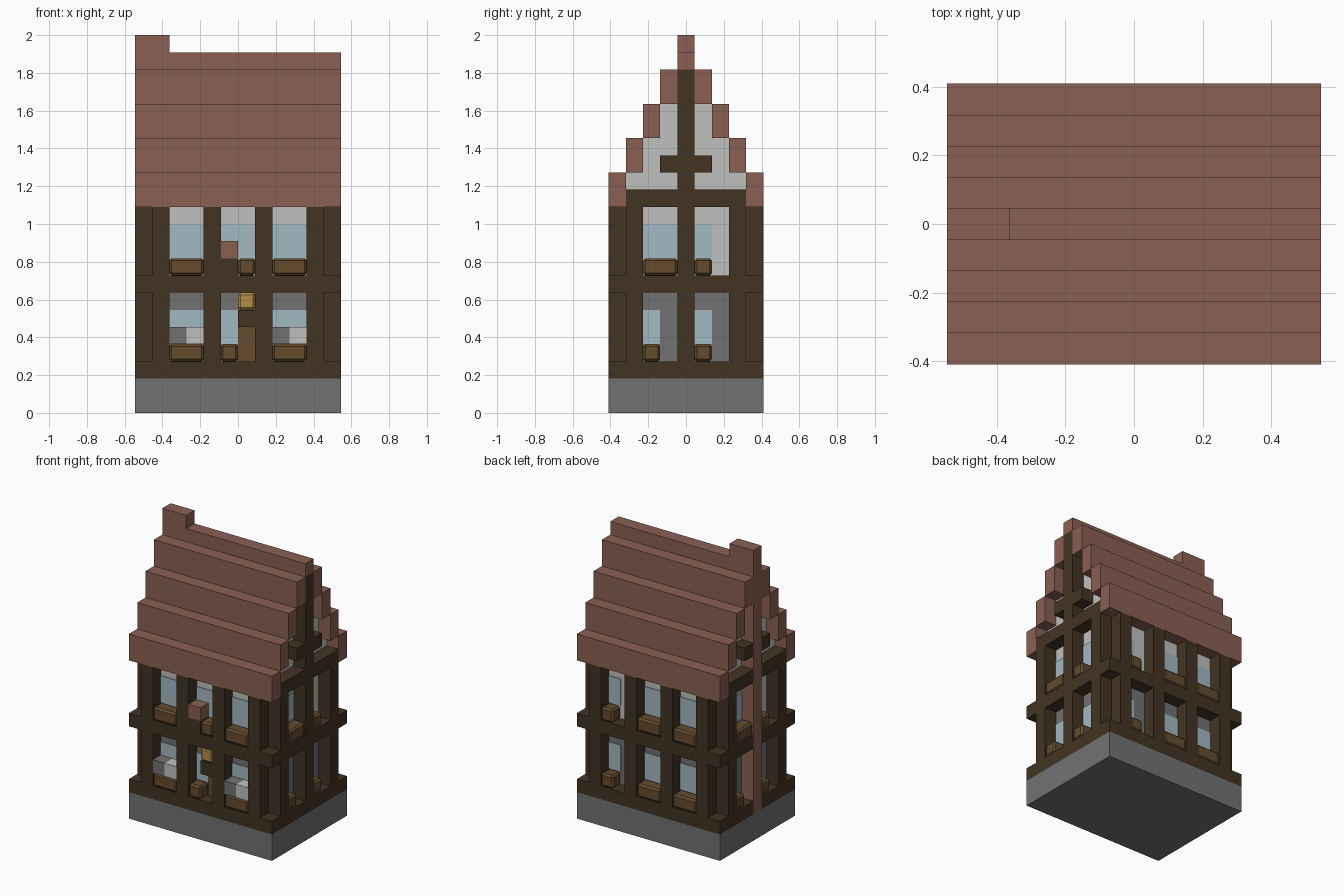
import bpy, bmesh

U = 2 / 22            # one building block
W, D = 12, 9          # plan size in blocks

cube = bpy.data.objects.get("Cube")
if cube:
    bpy.data.objects.remove(cube, do_unlink=True)


def material(name, rgb):
    col = [((c / 255 + 0.055) / 1.055) ** 2.4 for c in rgb] + [1]
    m = bpy.data.materials.new(name)
    m.use_nodes = True
    m.diffuse_color = col
    bsdf = m.node_tree.nodes["Principled BSDF"]
    bsdf.inputs["Base Color"].default_value = col
    bsdf.inputs["Roughness"].default_value = 0.9
    return m


STONE = material("grey stone", (114, 114, 114))
PLASTER = material("pale plaster", (192, 192, 190))
TIMBER = material("dark timber", (66, 52, 35))
WOOD = material("brown wood", (101, 76, 45))
BRICK = material("red brick", (138, 96, 83))
GLASS = material("pale blue glass", (162, 184, 194))
GOLD = material("lantern gold", (178, 140, 70))


def part(name, mat, boxes, bevel=0):
    """One object from boxes given as x0, x1, y0, y1, z0, z1 in blocks."""
    bm = bmesh.new()
    for x0, x1, y0, y1, z0, z1 in boxes:
        vs = bmesh.ops.create_cube(bm, size=1)["verts"]
        for v in vs:
            v.co.x = ((x0 + x1) / 2 + v.co.x * (x1 - x0) - W / 2) * U
            v.co.y = ((y0 + y1) / 2 + v.co.y * (y1 - y0) - D / 2) * U
            v.co.z = ((z0 + z1) / 2 + v.co.z * (z1 - z0)) * U
    me = bpy.data.meshes.new(name)
    bm.to_mesh(me)
    bm.free()
    me.materials.append(mat)
    ob = bpy.data.objects.new(name, me)
    bpy.context.collection.objects.link(ob)
    if bevel:
        mod = ob.modifiers.new("soft edges", "BEVEL")
        mod.width = bevel
        mod.segments = 1
    return ob


def on_side(side, a0, a1, d0, d1, z0, z1):
    """Box placed along a facade (a) and inward from its outer plane (d)."""
    if side == "front":
        return (a0, a1, d0, d1, z0, z1)
    if side == "back":
        return (W - a1, W - a0, D - d1, D - d0, z0, z1)
    if side == "right":
        return (W - d1, W - d0, a0, a1, z0, z1)
    return (d0, d1, D - a1, D - a0, z0, z1)


# Foundation and the two wall storeys
part("foundation", STONE, [(0, W, 0, D, 0, 2)])
part("ground_floor_wall", STONE, [(1, W - 1, 1, D - 1, 2, 7.5)])
part("upper_floor_wall", PLASTER, [(1, W - 1, 1, D - 1, 7.5, 13)])

# Timber frame: ledges around each floor, split on the left for the flue
ledges = []
for z in (2, 7):
    ledges += [(0, W, 0, 1, z, z + 1), (0, W, D - 1, D, z, z + 1),
               (W - 1, W, 1, D - 1, z, z + 1),
               (0, 1, 1, 4, z, z + 1), (0, 1, 5, D - 1, z, z + 1)]
part("floor_ledges", TIMBER, ledges)

posts = []
for z0, z1 in ((3, 7), (8, 12)):
    for side in ("front", "back"):
        posts += [on_side(side, a, a + 1, 0, 1, z0, z1) for a in (1, 4, 7, 10)]
    for side in ("right", "left"):
        posts += [on_side(side, a, a + 1, 0, 1, z0, z1) for a in (1, 7)]
    posts.append(on_side("right", 4, 5, 0, 1, z0, z1))
part("wall_posts", TIMBER, posts)

# Windows: (start, end) along each facade for lower and upper floors
windows = {
    "front": ([(2, 4), (5, 6), (8, 10)], [(2, 4), (5, 7), (8, 10)]),
    "back": ([(2, 3), (5, 7), (8, 10)], [(2, 3), (5, 7), (8, 10)]),
    "right": ([(2, 3), (5, 6)], [(2, 4), (5, 6)]),
    "left": ([(2, 3), (5, 6)], [(2, 4), (5, 6)]),
}
for side, floors in windows.items():
    panes, sills = [], []
    for z, spans in zip((3, 8), floors):
        for a0, a1 in spans:
            panes.append(on_side(side, a0, a1, 0.94, 1.02, z + 1, z + 3))
            # The upper middle box on the front leaves room for the sign
            s0 = 6 if (side, z, a0) == ("front", 8, 5) else a0
            sills.append(on_side(side, s0, a1, 0, 1, z, z + 1))
    part(side + "_window_glass", GLASS, panes)
    part(side + "_window_boxes", WOOD, sills, bevel=0.012)

# Flowers in the lower front window boxes
part("grey_flowers", STONE, [(a, a + 1, 0, 1, 4, 5) for a in (2, 8)])
part("white_flowers", PLASTER, [(a + 1, a + 2, 0, 1, 4, 5) for a in (2, 8)])

# Door, its lintel, the lantern and the sign block
part("front_door", WOOD, [(6, 7, 0.92, 1.02, 3, 5)])
part("door_lintel", TIMBER, [(6, 7, 0, 1, 5, 6)])
part("door_lantern", GOLD, [(6, 7, 0, 1, 6, 7)], bevel=0.012)
part("sign_bracket", TIMBER, [(5, 6, 0, 1, 8, 9)])
part("sign_block", BRICK, [(5, 6, 0, 1, 9, 10)])

# Stepped roof, mirrored about the ridge, with plaster gables inside
steps, infill = [], []
for i in range(4):
    z = 12 + 2 * i
    steps += [(0, W, i, i + 1, z, z + 2), (0, W, D - 1 - i, D - i, z, z + 2)]
    infill.append((1, W - 1, i + 1, D - 1 - i, max(z, 13), z + 2))
part("stepped_roof", BRICK, steps)
part("roof_ridge", BRICK, [(0, W, 4, 5, 20, 21)])
part("gable_walls", PLASTER, infill)

# Gable timbers: tie beam and short cross arms at both ends
beams = []
for side in ("right", "left"):
    for a0, a1, z in ((1, 4, 12), (5, 8, 12), (3, 4, 14), (5, 6, 14)):
        beams.append(on_side(side, a0, a1, 0, 1, z, z + 1))
beams.append(on_side("right", 4, 5, 0, 1, 12, 20))
part("gable_timbers", TIMBER, beams)

# Chimney: outside flue on the left wall and a stack above the ridge
part("chimney_flue", BRICK, [(0, 1, 4, 5, 2, 20)])
part("chimney_stack", BRICK, [(0, 2, 4, 5, 21, 22)])
